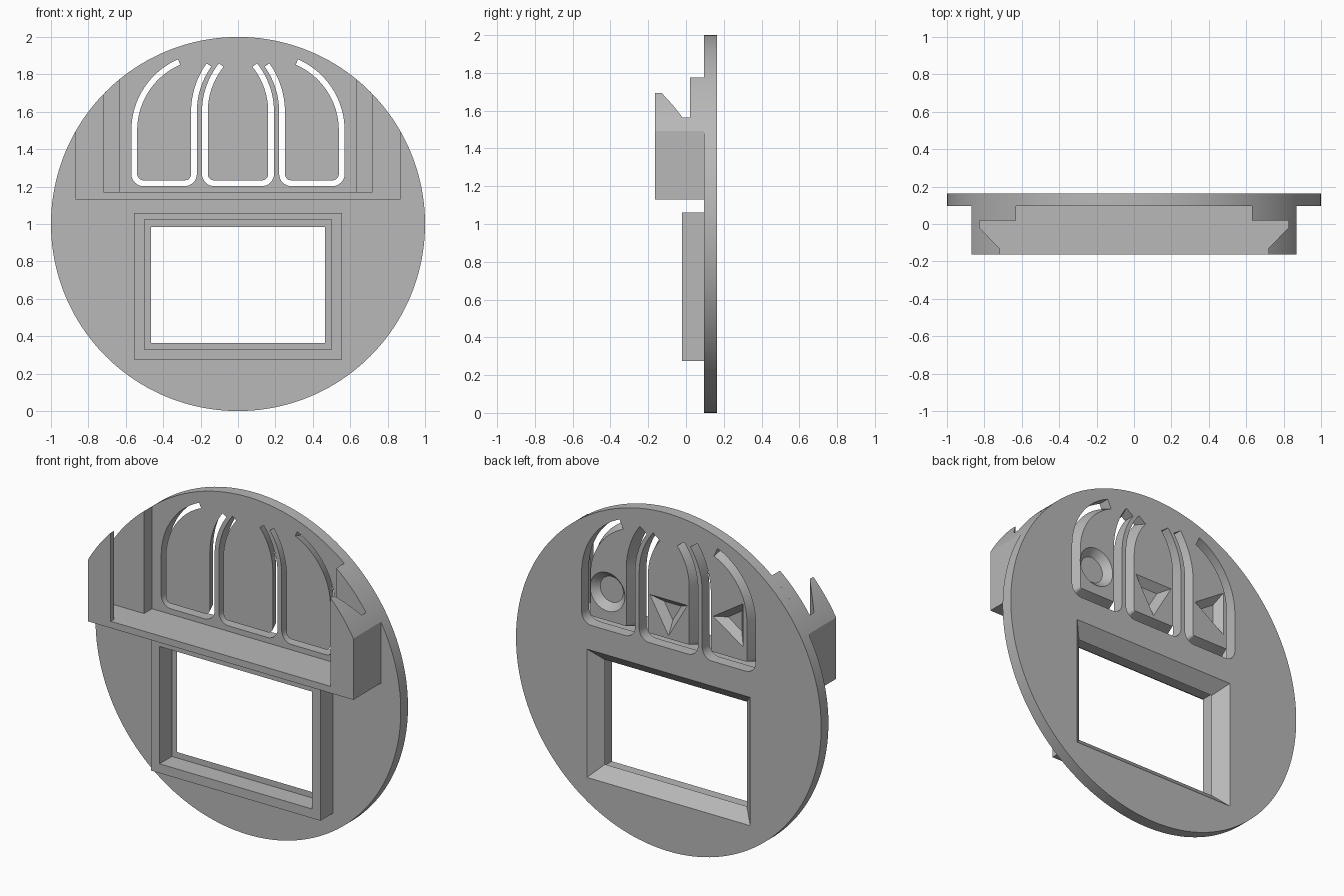
import bpy, bmesh, math
from math import sin, cos, radians

cube = bpy.data.objects.get("Cube")
if cube:
    bpy.data.objects.remove(cube, do_unlink=True)

FRONT, SEAT, BACK = -0.163, 0.095, 0.163   # block front, plate front, plate back

grey = bpy.data.materials.new("plain_grey")
grey.use_nodes = True
grey.diffuse_color = (0.48, 0.48, 0.48, 1)
grey.node_tree.nodes["Principled BSDF"].inputs["Base Color"].default_value = (0.48, 0.48, 0.48, 1)


def loft(name, loop_a, loop_b):
    """Closed solid between two matching loops of 3D points."""
    bm = bmesh.new()
    a = [bm.verts.new(p) for p in loop_a]
    b = [bm.verts.new(p) for p in loop_b]
    bm.faces.new(a)
    bm.faces.new(b)
    for i in range(len(a)):
        j = (i + 1) % len(a)
        bm.faces.new((a[i], a[j], b[j], b[i]))
    bmesh.ops.recalc_face_normals(bm, faces=bm.faces)
    mesh = bpy.data.meshes.new(name)
    bm.to_mesh(mesh)
    bm.free()
    mesh.materials.append(grey)
    obj = bpy.data.objects.new(name, mesh)
    bpy.context.collection.objects.link(obj)
    return obj


def at_y(points, y):
    return [(x, y, z) for x, z in points]


def prism(name, points, y0, y1):
    return loft(name, at_y(points, y0), at_y(points, y1))


def rect(w, z0, z1):
    return [(-w, z0), (w, z0), (w, z1), (-w, z1)]


def arc(cx, cz, r, a0, a1, n):
    steps = [radians(a0 + (a1 - a0) * i / n) for i in range(n + 1)]
    return [(cx + r * cos(t), cz + r * sin(t)) for t in steps]


def cut(obj, cutters):
    for c in cutters:
        c.hide_render = True
        mod = obj.modifiers.new("cut", 'BOOLEAN')
        mod.operation, mod.solver, mod.object = 'DIFFERENCE', 'EXACT', c
    deps = bpy.context.evaluated_depsgraph_get()
    mesh = bpy.data.meshes.new_from_object(obj.evaluated_get(deps))
    obj.modifiers.clear()
    obj.data = mesh
    for c in cutters:
        bpy.data.objects.remove(c, do_unlink=True)


def slot(path, flip=1):
    """Slot cutter along a path; the button side flares toward the back."""
    def outline(inner):
        left, right = [], []
        for i, (x, z) in enumerate(path):
            xa, za = path[max(i - 1, 0)]
            xb, zb = path[min(i + 1, len(path) - 1)]
            d = math.hypot(xb - xa, zb - za)
            nx, nz = -(zb - za) / d, (xb - xa) / d
            left.append((flip * (x + nx * inner), z + nz * inner))
            right.append((flip * (x - nx * 0.015), z - nz * 0.015))
        return left + right[::-1]
    return loft("slot_cutter", at_y(outline(0.012), SEAT - 0.01), at_y(outline(0.046), BACK + 0.01))


def pit(points, cx, cz, shrink):
    """Tapered icon recess in the back of a button."""
    small = [(cx + (x - cx) * shrink, cz + (z - cz) * shrink) for x, z in points]
    return loft("icon_cutter", at_y(small, BACK - 0.04), at_y(points, BACK + 0.001))


# Round plate
plate = prism("round_plate", arc(0, 1, 1, 0, 360, 160)[:-1], SEAT, BACK)

# Window opening flaring to the back
slope = 0.07 / (BACK - SEAT)


def window_at(y):
    g = (y - SEAT) * slope
    return at_y(rect(0.465 + g, 0.365 - g, 0.985 + g), y)


cutters = [loft("window_cutter", window_at(SEAT - 0.01), window_at(BACK + 0.01))]

# Slots around the three buttons
bottom, r = 1.2175, 0.05


def u_path(x0, x1, left_top, right_top):
    return (left_top + arc(x0 + r, bottom + r, r, 180, 270, 8)
            + arc(x1 - r, bottom + r, r, 270, 360, 8) + right_top)


mid_end = math.degrees(math.asin(0.25 / 0.4))
mid_right = arc(-0.2225, 1.6, 0.4, 0, mid_end, 14)
mid_left = [(-x, z) for x, z in mid_right[::-1]]
cutters.append(slot(u_path(-0.1775, 0.1775, mid_left, mid_right)))

inner_end = math.degrees(math.asin(0.25 / 0.43))
outer_end = math.degrees(math.acos(0.16 / 0.4))
side = u_path(0.235, 0.555, arc(-0.195, 1.6, 0.43, inner_end, 0, 14),
              arc(0.155, 1.5, 0.4, 0, outer_end, 20))
cutters += [slot(side, 1), slot(side, -1)]

# Icon recesses: circle, downward triangle, sideways triangle
cutters.append(pit(arc(0.4, 1.43, 0.115, 0, 360, 48)[:-1], 0.4, 1.43, 0.66))
cutters.append(pit([(-0.125, 1.49), (0.125, 1.49), (0, 1.275)], 0, 1.42, 0.45))
cutters.append(pit([(-0.29, 1.47), (-0.49, 1.6), (-0.49, 1.34)], -0.42, 1.47, 0.45))
cut(plate, cutters)

# Window frame on the front
frame = prism("window_frame", rect(0.555, 0.275, 1.06), -0.02, SEAT)
cut(frame, [prism("frame_cutter", rect(0.5, 0.33, 1.025), -0.1, SEAT + 0.05)])

# Holder block, rounded to the plate edge
edge = math.degrees(math.acos(0.87))
block = prism("holder_block", [(-0.87, 1.13), (0.87, 1.13)]
              + arc(0, 1, 1, edge, 180 - edge, 96), FRONT, SEAT)

# Undercut pocket, open at the top and front
half = [(0.72, FRONT - 0.05), (0.72, -0.13), (0.825, -0.02), (0.825, 0.02),
        (0.63, 0.02), (0.63, SEAT + 0.05)]
pocket = half + [(-x, y) for x, y in half[::-1]]
cut(block, [loft("pocket_cutter", [(x, y, 1.17) for x, y in pocket],
                 [(x, y, 2.2) for x, y in pocket])])

# Smooth curved rims, keep edges crisp
bpy.ops.object.select_all(action='DESELECT')
for obj in (plate, frame, block):
    obj.select_set(True)
bpy.context.view_layer.objects.active = plate
bpy.ops.object.shade_smooth_by_angle(angle=radians(20))
